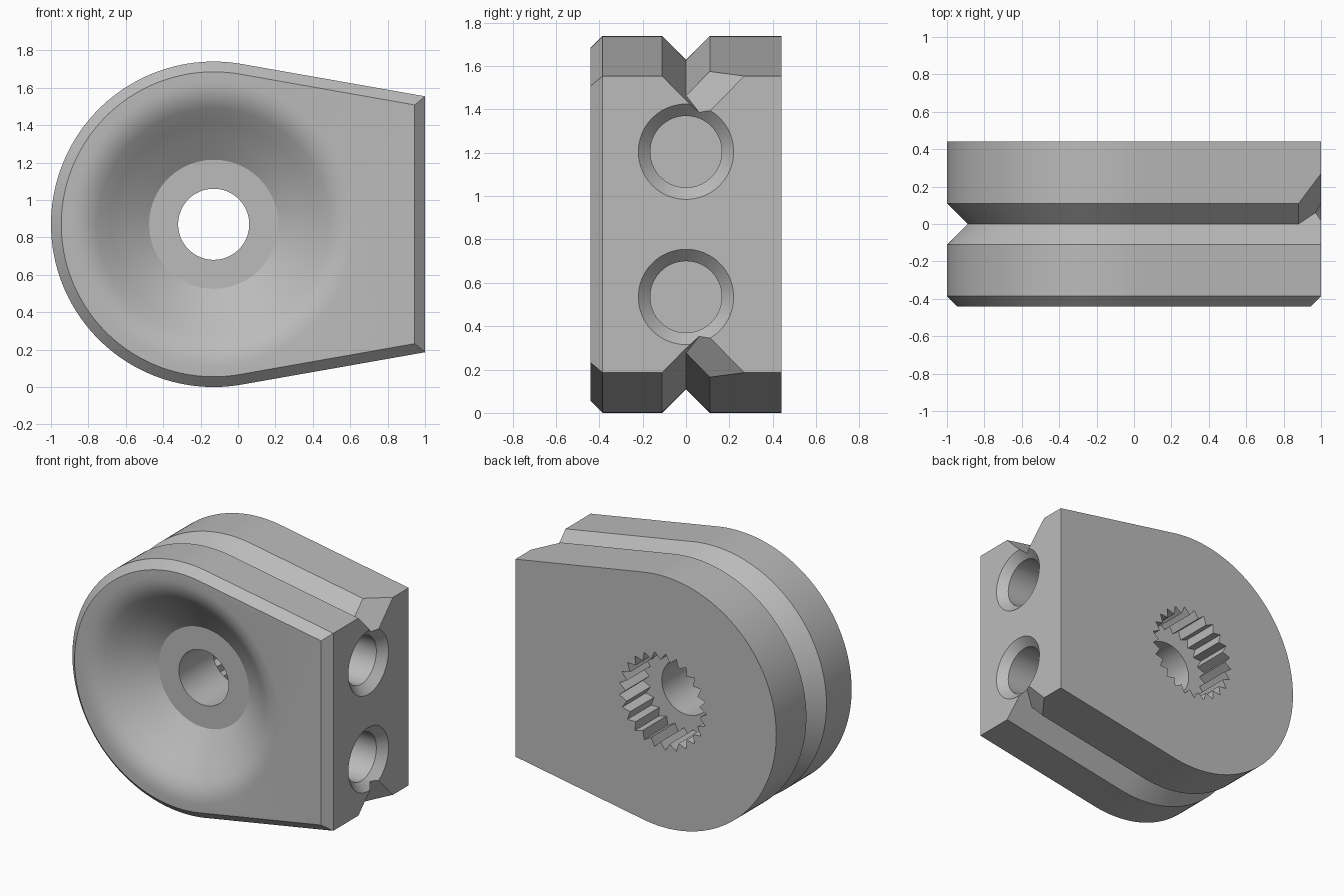
import bpy, bmesh
from math import sin, cos, tan, pi, radians
from mathutils import Vector

cube = bpy.data.objects.get("Cube")
if cube:
    bpy.data.objects.remove(cube, do_unlink=True)

R = 0.87                       # radius of the rounded end
CX, CZ = -0.13, 0.87           # axis of the rounded end
TAPER = radians(10)            # slope of the straight sides
BACK, FRONT = 0.44, -0.44

grey = bpy.data.materials.new("plain grey")
grey.use_nodes = True
colour = (0.5, 0.5, 0.5, 1)
grey.diffuse_color = colour
grey.node_tree.nodes["Principled BSDF"].inputs["Base Color"].default_value = colour


def loft(name, loops):
    """Skin a list of equal point loops and cap both ends."""
    bm = bmesh.new()
    rings = [[bm.verts.new(p) for p in loop] for loop in loops]
    n = len(rings[0])
    for a, b in zip(rings, rings[1:]):
        for i in range(n):
            j = (i + 1) % n
            bm.faces.new((a[i], a[j], b[j], b[i]))
    bm.faces.new(rings[0])
    bm.faces.new(rings[-1])
    bmesh.ops.recalc_face_normals(bm, faces=bm.faces)
    mesh = bpy.data.meshes.new(name)
    bm.to_mesh(mesh)
    bm.free()
    mesh.materials.append(grey)
    obj = bpy.data.objects.new(name, mesh)
    bpy.context.collection.objects.link(obj)
    return obj


def lathe(name, profile, centre, axis, u, v, steps):
    """Turn (radius, distance) pairs around an axis."""
    centre, axis, u, v = map(Vector, (centre, axis, u, v))
    angles = [2 * pi * i / steps for i in range(steps)]
    return loft(name, [[centre + axis * h + (u * cos(a) + v * sin(a)) * r
                        for a in angles] for r, h in profile])


def side_height(x, inset=0):
    return (R - inset - (x - CX) * sin(TAPER)) / cos(TAPER)


def outline(y, inset, end):
    """Rounded end joined by tangents to a flat end."""
    steps = 96
    start, sweep = pi / 2 - TAPER, pi + 2 * TAPER
    pts = [(CX + (R - inset) * cos(start + sweep * i / steps), y,
            CZ + (R - inset) * sin(start + sweep * i / steps)) for i in range(steps + 1)]
    h = side_height(end, inset)
    return pts + [(end, y, CZ - h), (end, y, CZ + h)]


def cut(body, cutter):
    cutter.hide_render = True
    mod = body.modifiers.new("cut", 'BOOLEAN')
    mod.operation = 'DIFFERENCE'
    mod.solver = 'EXACT'
    mod.object = cutter
    bpy.context.view_layer.objects.active = body
    bpy.ops.object.modifier_apply(modifier=mod.name)
    bpy.data.objects.remove(cutter, do_unlink=True)


# Body with chamfered front and a V groove round its rim
body = loft("body", [outline(FRONT, 0.055, 0.945), outline(-0.385, 0, 1),
                     outline(-0.11, 0, 1), outline(0, 0.11, 1),
                     outline(0.11, 0, 1), outline(BACK, 0, 1)])

X, Y, Z = (1, 0, 0), (0, 1, 0), (0, 0, 1)

# Front dish with flat seat and through bore
dish = [(0.78, -0.6), (0.78, -0.442), (0.72, -0.437), (0.67, -0.423), (0.62, -0.393),
        (0.55, -0.335), (0.45, -0.262), (0.345, -0.19), (0.19, -0.19), (0.19, 0.3)]
cut(body, lathe("dish_cutter", dish, (CX, 0, CZ), Y, X, Z, 96))

# Toothed socket in the back
TEETH = 25
star = [(0.335 if i % 2 else 0.285, pi * i / TEETH) for i in range(2 * TEETH)]
cut(body, loft("socket_cutter", [[(CX + r * cos(a), y, CZ + r * sin(a)) for r, a in star]
                                 for y in (0.18, 0.6)]))

for side in (1, -1):
    # Flared ends of the groove
    loops = []
    for x in (0.88, 1.06):
        t = (x - 0.88) / 0.12
        mid, half = 0.08 * t, 0.11 + 0.08 * t
        h, k = side_height(x) + 0.001, 0.1
        loops.append([(x, mid - half - k, CZ + side * (h + k / cos(TAPER))),
                      (x, mid + half + k, CZ + side * (h + k / cos(TAPER))),
                      (x, mid, CZ + side * (h - half / cos(TAPER)))])
    cut(body, loft("flare_cutter", loops))

    # Countersunk blind holes in the flat end
    hole = [(0.275, 1.055), (0.165, 0.945), (0.165, 0.45)]
    cut(body, lathe("hole_cutter", hole, (0, 0, CZ + side * 0.335), X, Y, Z, 64))

bpy.ops.object.select_all(action='DESELECT')
body.select_set(True)
bpy.context.view_layer.objects.active = body
bpy.ops.object.shade_smooth_by_angle(angle=radians(30))
